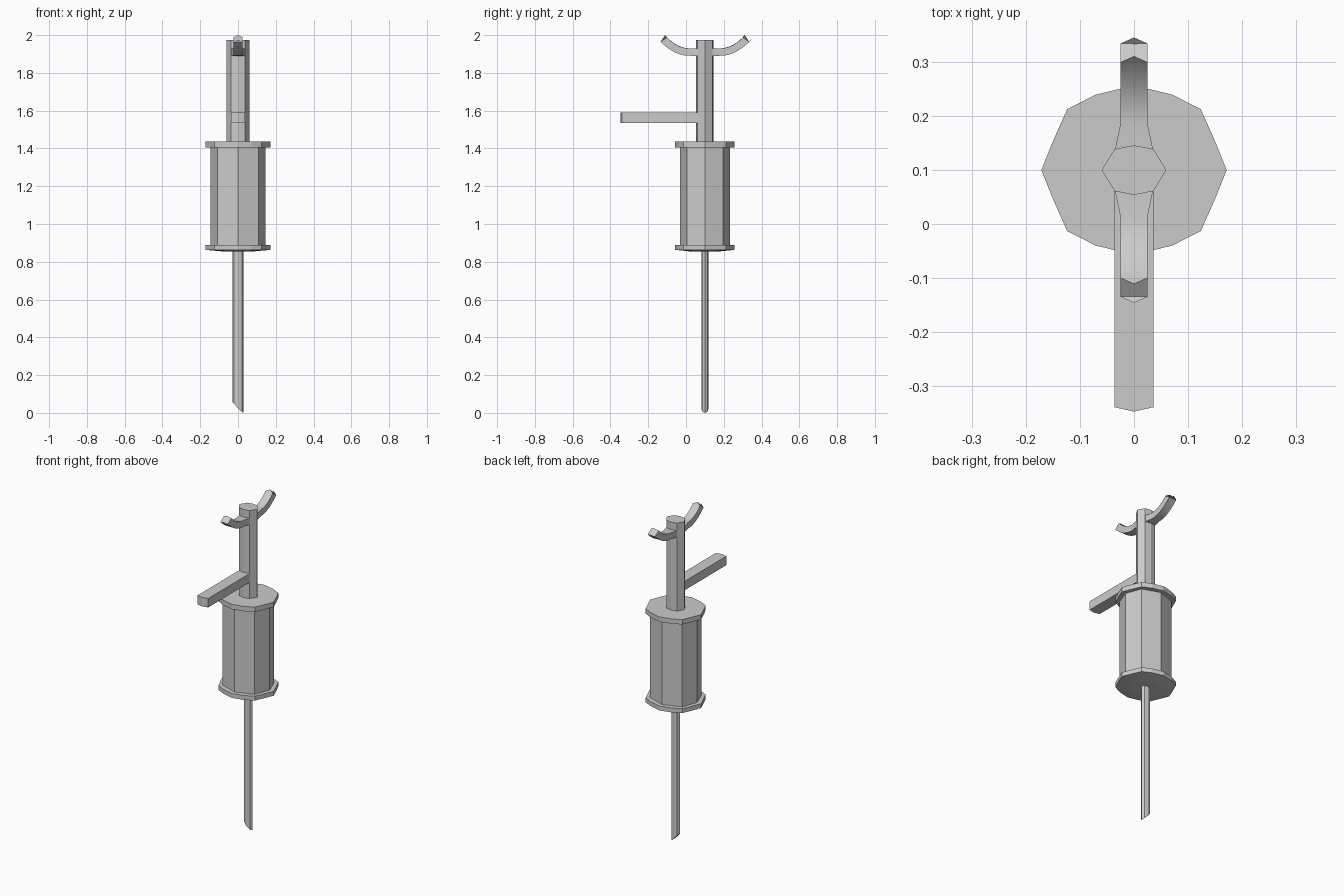
import bpy, bmesh, math
from mathutils import Vector
from mathutils.geometry import interpolate_bezier

if "Cube" in bpy.data.objects:
    bpy.data.objects.remove(bpy.data.objects["Cube"])

CY = 0.1  # all parts share the vertical axis x=0, y=0.1


def loft(name, rings, smooth=False):
    """Skin a list of closed rings and cap both ends."""
    bm = bmesh.new()
    rows = [[bm.verts.new((x, y + CY, z)) for x, y, z in r] for r in rings]
    n = len(rows[0])
    for a, b in zip(rows, rows[1:]):
        for i in range(n):
            j = (i + 1) % n
            bm.faces.new((a[i], a[j], b[j], b[i]))
    bm.faces.new(rows[0])
    bm.faces.new(rows[-1])
    bmesh.ops.recalc_face_normals(bm, faces=bm.faces)
    me = bpy.data.meshes.new(name)
    bm.to_mesh(me)
    bm.free()
    ob = bpy.data.objects.new(name, me)
    bpy.context.collection.objects.link(ob)
    if smooth:
        bpy.ops.object.select_all(action='DESELECT')
        bpy.context.view_layer.objects.active = ob
        ob.select_set(True)
        bpy.ops.object.shade_smooth_by_angle(angle=math.radians(25))
    return ob


def mirror4(quarter):
    """Full outline from a quarter running from +x axis to +y axis."""
    half = quarter + [(-x, y) for x, y in reversed(quarter[:-1])]
    return half + [(x, -y) for x, y in reversed(half[1:-1])]


def level(outline, z):
    return [(x, y, z) for x, y in outline]


# octagonal barrel with wider end flanges
barrel = mirror4([(0.145, 0), (0.109, 0.095), (0, 0.133)])
flange = mirror4([(0.172, 0), (0.149, 0.057), (0.124, 0.113), (0.071, 0.14), (0, 0.157)])
hub = [(x * 0.5, y * 0.5) for x, y in flange]
loft("barrel", [level(barrel, 0.88), level(barrel, 1.415)])
loft("top_flange", [level(flange, 1.406), level(flange, 1.436)])
loft("bottom_flange", [level(hub, 0.855), level(flange, 0.863), level(flange, 0.89)])

# upper post
post = mirror4([(0.06, 0), (0.036, 0.039), (0, 0.046)])
loft("post", [level(post, 1.43), level(post, 1.975)])

# side handle
grip = [(-0.036, -0.036), (0.036, -0.036), (0.036, -0.44), (0, -0.448), (-0.036, -0.44)]
loft("handle", [level(grip, 1.535), level(grip, 1.59)])

# needle rod with slanted tip
rod = mirror4([(0.029, 0), (0.02, 0.014), (0, 0.019)])
tip = [(x, y, 0.057 * ((0.029 - x) / 0.058) ** 1.2) for x, y in rod]
loft("needle", [tip, level(rod, 0.87)])

# pair of upswept curved hooks with wedge ends
V = lambda y, z: Vector((0, y, z))
upper = interpolate_bezier(V(.087, 1.93), V(.135, 1.933), V(.18, 1.963), V(.211, 2.0), 9)
lower = interpolate_bezier(V(.087, 1.891), V(.15, 1.893), V(.203, 1.933), V(.246, 1.976), 9)
for side, name in ((1, "back_hook"), (-1, "front_hook")):
    rings = [[(-.036, side * .035, 1.929), (0, side * .04, 1.929), (.036, side * .035, 1.929),
              (.036, side * .035, 1.89), (0, side * .04, 1.89), (-.036, side * .035, 1.89)]]
    for i, (u, l) in enumerate(zip(upper, lower)):
        back = Vector((0, -0.011, -0.012)) * (1 if i == 8 else i / 16)
        us, ls, w = u + back, l + back, 0.025
        pts = [(-w, us), (0, u), (w, us), (w, ls), (0, l), (-w, ls)]
        rings.append([(x, side * p.y, p.z) for x, p in pts])
    loft(name, rings, smooth=True)
